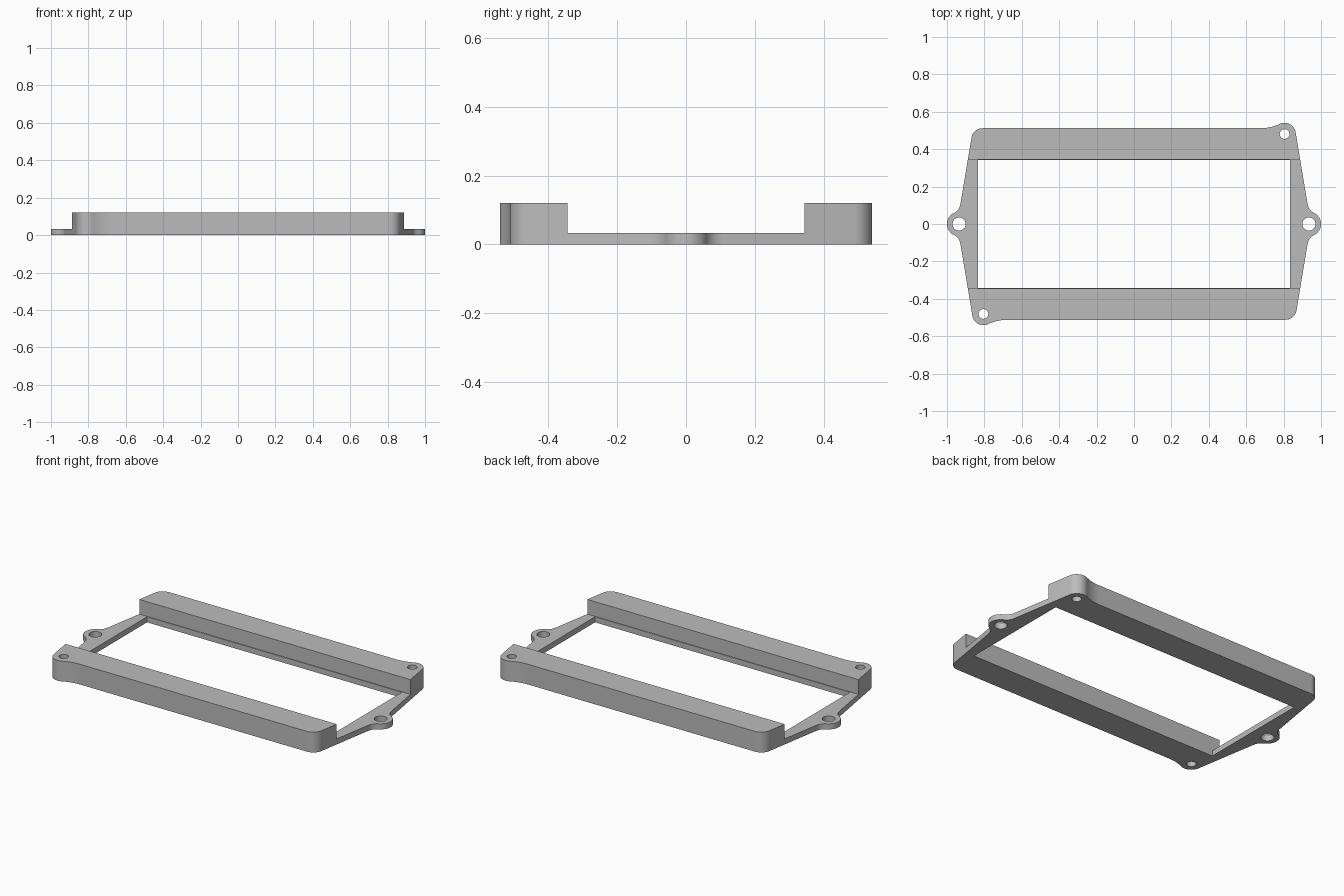
import bpy, bmesh
from math import atan, atan2, cos, sin, pi, sqrt, hypot

if "Cube" in bpy.data.objects:
    bpy.data.objects.remove(bpy.data.objects["Cube"], do_unlink=True)

HEIGHT, PLATE = 0.12, 0.033          # rail height, thin end bar height
EAR_X, EAR_R, FILLET = 0.935, 0.065, 0.065
LUG, LUG_R = (0.805, 0.481), 0.06    # raised corner with a screw hole
EDGE_Y, BLEND = 0.512, 0.25          # long edge, and the sweep into the lug
CORNER_R = 0.06
SLOPE = atan(1 / 6)                  # lean of the short sides
SIDE_X = LUG[0] + (LUG_R + LUG[1] * sin(SLOPE)) / cos(SLOPE)


def arc(center, r, a0, a1, steps=12):
    return [(center[0] + r * cos(a0 + (a1 - a0) * i / steps),
             center[1] + r * sin(a0 + (a1 - a0) * i / steps)) for i in range(steps + 1)]


def ear_half():
    """Quarter outline of an end ear, from its tip to the leaning side."""
    out = (SIDE_X - EAR_X) * cos(SLOPE) + FILLET
    along = sqrt((EAR_R + FILLET) ** 2 - out ** 2)
    c = (EAR_X + out * cos(SLOPE) - along * sin(SLOPE),
         out * sin(SLOPE) + along * cos(SLOPE))
    a = atan2(c[1], c[0] - EAR_X)
    return arc((EAR_X, 0), EAR_R, 0, a) + arc(c, FILLET, a + pi, SLOPE + pi)[1:]


def half_outline():
    """Outline from the left ear tip, over the back edge, to the right ear tip."""
    ear = ear_half()
    rise = EDGE_Y + BLEND - LUG[1]
    run = sqrt((BLEND + LUG_R) ** 2 - rise ** 2)
    a = atan2(rise, -run)
    lug = arc(LUG, LUG_R, SLOPE, a)
    sweep = arc((LUG[0] - run, EDGE_Y + BLEND), BLEND, a - pi, -pi / 2)[1:]
    cy = EDGE_Y - CORNER_R
    cx = -(SIDE_X - (CORNER_R + cy * sin(SLOPE)) / cos(SLOPE))
    corner = arc((cx, cy), CORNER_R, pi / 2, pi - SLOPE)
    return ear + lug + sweep + corner + [(-x, y) for x, y in reversed(ear)]


def prism(name, points, z0, z1):
    bm = bmesh.new()
    face = bm.faces.new([bm.verts.new((x, y, z0)) for x, y in points])
    top = bmesh.ops.extrude_face_region(bm, geom=[face])["geom"]
    for v in top:
        if isinstance(v, bmesh.types.BMVert):
            v.co.z = z1
    bmesh.ops.recalc_face_normals(bm, faces=bm.faces[:])
    mesh = bpy.data.meshes.new(name)
    bm.to_mesh(mesh)
    bm.free()
    obj = bpy.data.objects.new(name, mesh)
    bpy.context.collection.objects.link(obj)
    return obj


def box_points(x, y):
    return [(-x, -y), (x, -y), (x, y), (-x, y)]


# Solid body: the half outline repeated by a half turn
half = half_outline()[:-1]
frame = prism("bracket_frame", half + [(-x, -y) for x, y in half], 0, HEIGHT)

# Cutters: window, lowered end bars, screw holes
cutters = [prism("window_cutter", box_points(0.835, 0.341), -0.1, 0.3),
           prism("end_bar_cutter", box_points(1.2, 0.345), PLATE, 0.3)]
for s in (1, -1):
    for (x, y), r in (((EAR_X, 0), 0.035), (LUG, 0.026)):
        cutters.append(prism("hole_cutter", arc((s * x, s * y), r, 0, 2 * pi, 32)[:-1], -0.1, 0.3))

for c in cutters:
    c.hide_render = True
    mod = frame.modifiers.new("cut", "BOOLEAN")
    mod.operation, mod.solver, mod.object = "DIFFERENCE", "EXACT", c

# Bake the cuts and drop the cutters
graph = bpy.context.evaluated_depsgraph_get()
baked = bpy.data.meshes.new_from_object(frame.evaluated_get(graph))
frame.modifiers.clear()
frame.data = baked
for c in cutters:
    bpy.data.objects.remove(c, do_unlink=True)

# Plain grey finish
grey = bpy.data.materials.new("plain grey")
grey.use_nodes = True
grey.diffuse_color = (0.5, 0.5, 0.5, 1)
grey.node_tree.nodes["Principled BSDF"].inputs["Base Color"].default_value = (0.5, 0.5, 0.5, 1)
frame.data.materials.clear()
frame.data.materials.append(grey)

bpy.ops.object.select_all(action="DESELECT")
frame.select_set(True)
bpy.context.view_layer.objects.active = frame
bpy.ops.object.shade_smooth_by_angle(angle=pi / 6)
